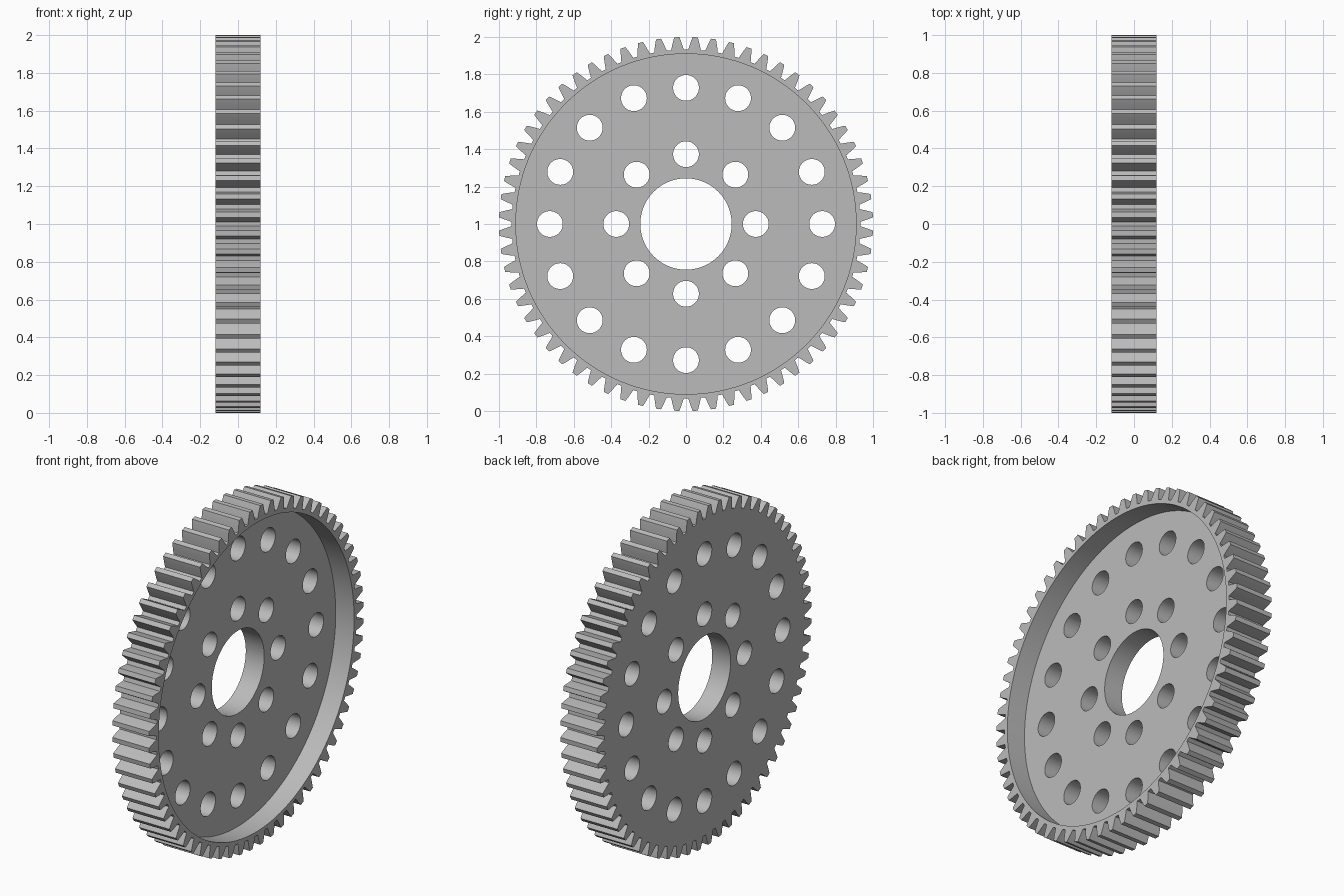
import bpy
import bmesh
import math
from mathutils import Matrix, Vector

cube = bpy.data.objects.get("Cube")
if cube:
    bpy.data.objects.remove(cube, do_unlink=True)

TEETH = 64
HALF_WIDTH = 0.12
CENTRE = Vector((0, 0, 1))
# Half of one tooth: radius and half thickness, from root to tip
TOOTH = [(0.932, 0.034), (0.95, 0.029), (0.97, 0.0235), (0.987, 0.018), (1.0, 0.0135)]

steel = bpy.data.materials.new("grey_metal")
steel.use_nodes = True
steel.diffuse_color = (0.5, 0.5, 0.5, 1)
steel.node_tree.nodes["Principled BSDF"].inputs["Base Color"].default_value = (0.5, 0.5, 0.5, 1)


def polar(radius, angle, x=0):
    return CENTRE + Vector((x, radius * math.cos(angle), radius * math.sin(angle)))


def make_object(name, bm):
    bmesh.ops.recalc_face_normals(bm, faces=bm.faces)
    mesh = bpy.data.meshes.new(name)
    bm.to_mesh(mesh)
    bm.free()
    mesh.materials.append(steel)
    obj = bpy.data.objects.new(name, mesh)
    bpy.context.collection.objects.link(obj)
    return obj


def add_cylinder(bm, centre, radius, x0, x1, sides):
    place = Matrix.Translation(centre + Vector(((x0 + x1) / 2, 0, 0)))
    bmesh.ops.create_cone(bm, cap_ends=True, segments=sides, radius1=radius, radius2=radius,
                          depth=x1 - x0, matrix=place @ Matrix.Rotation(math.pi / 2, 4, "Y"))


# Toothed blank: mirrored tooth outline repeated round the axle, then extruded
bm = bmesh.new()
outline = []
for i in range(TEETH):
    middle = (i + 0.5) * math.tau / TEETH
    flank = [(r, -w) for r, w in TOOTH] + [(r, w) for r, w in reversed(TOOTH)]
    outline += [bm.verts.new(polar(r, middle + w / r, -HALF_WIDTH)) for r, w in flank]
back = bm.faces.new(outline)
side = bmesh.ops.extrude_face_region(bm, geom=[back], use_keep_orig=True)
moved = [g for g in side["geom"] if isinstance(g, bmesh.types.BMVert)]
bmesh.ops.translate(bm, verts=moved, vec=(2 * HALF_WIDTH, 0, 0))
gear = make_object("spur_gear", bm)

# Shallow round recess on the +x side
bm = bmesh.new()
add_cylinder(bm, CENTRE, 0.91, 0, 0.3, 128)
recess = make_object("recess_cutter", bm)

# Centre bore and two rings of through holes
bm = bmesh.new()
add_cylinder(bm, CENTRE, 0.244, -0.3, 0.3, 96)
for count, ring, radius in ((8, 0.373, 0.069), (16, 0.728, 0.069)):
    for i in range(count):
        add_cylinder(bm, polar(ring, i * math.tau / count), radius, -0.3, 0.3, 48)
holes = make_object("hole_cutter", bm)

# Cut, apply and remove the cutters
bpy.ops.object.select_all(action="DESELECT")
gear.select_set(True)
bpy.context.view_layer.objects.active = gear
for cutter in (recess, holes):
    cutter.hide_render = True
    cut = gear.modifiers.new(cutter.name, "BOOLEAN")
    cut.operation = "DIFFERENCE"
    cut.solver = "EXACT"
    cut.object = cutter
    bpy.ops.object.modifier_apply(modifier=cut.name)
    bpy.data.objects.remove(cutter, do_unlink=True)

bpy.ops.object.shade_smooth_by_angle(angle=math.radians(25))
